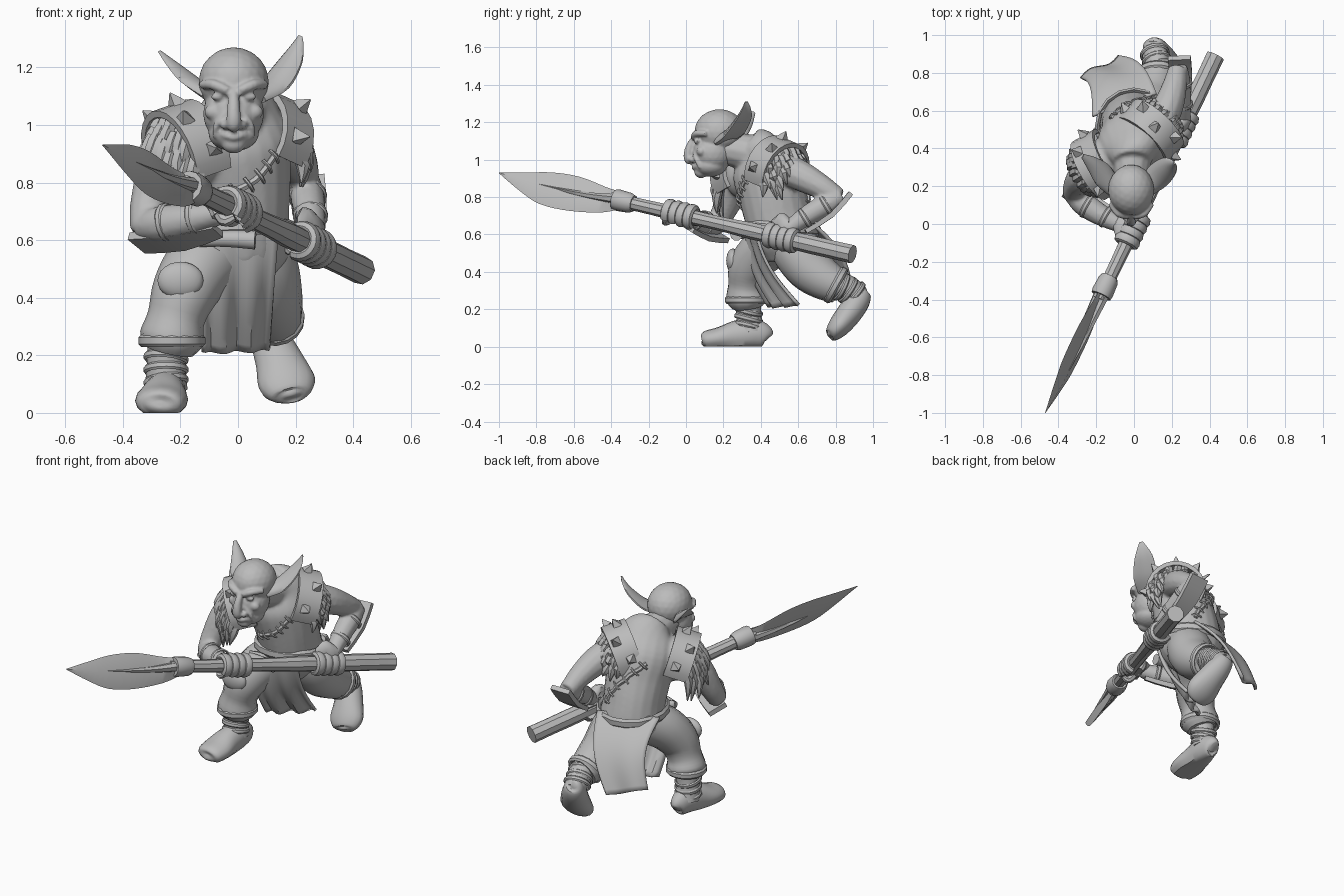
import bpy, bmesh, math, random
from mathutils import Vector as V, Matrix
from mathutils.bvhtree import BVHTree

if "Cube" in bpy.data.objects:
    bpy.data.objects.remove(bpy.data.objects["Cube"])

random.seed(4)
GREY = bpy.data.materials.new("miniature_grey")
GREY.diffuse_color = (0.5, 0.5, 0.5, 1)
GREY.use_nodes = True
GREY.node_tree.nodes["Principled BSDF"].inputs["Base Color"].default_value = GREY.diffuse_color


def finish(name, bm):
    bmesh.ops.recalc_face_normals(bm, faces=bm.faces)
    me = bpy.data.meshes.new(name)
    bm.to_mesh(me)
    bm.free()
    me.materials.append(GREY)
    ob = bpy.data.objects.new(name, me)
    bpy.context.collection.objects.link(ob)
    return ob


def spline(pts, n, closed):
    P = [V(tuple(p) if len(p) == 5 else (*p, p[3])) for p in pts]
    m, out = len(P), []
    for i in range(m if closed else m - 1):
        a, b, c, d = [P[k % m] if closed else P[min(max(k, 0), m - 1)] for k in range(i - 1, i + 3)]
        for j in range(n):
            t = j / n
            out.append((b * 2 + (c - a) * t + (a * 2 - b * 5 + c * 4 - d) * t ** 2
                        + (b * 3 - a - c * 3 + d) * t ** 3) * 0.5)
    return out if closed else out + [P[-1]]


def tube(name, pts, sides=12, up=(0, 0, 1), hub=None, cup=0, steps=4, closed=False, diamond=False, floor=-9):
    """Loft of elliptical (or boxed) sections; points are x, y, z, half width[, half depth]."""
    path, bm, rings = spline(pts, steps, closed), bmesh.new(), []
    n = len(path)
    box = sides == 4 and not diamond
    off, k = (math.pi / 4, 1.414) if box else (0, 1)
    for i, p in enumerate(path):
        c = V(p[:3])
        lo, hi = (i - 1, (i + 1) % n) if closed else (max(i - 1, 0), min(i + 1, n - 1))
        t = (V(path[hi][:3]) - V(path[lo][:3])).normalized()
        side = t.cross(c - V(hub) if hub else V(up)).normalized()
        top = side.cross(t)
        ring = []
        for j in range(sides):
            an = off + j * math.tau / sides
            ca, sa = math.cos(an) * k, math.sin(an) * k
            q = c + side * (max(p[3], .002) * ca + cup * p[4] * sa * sa) + top * max(p[4], .002) * sa
            q.z = max(q.z, floor)
            ring.append(bm.verts.new(q))
        rings.append(ring)
    for i in range(n if closed else n - 1):
        a, b = rings[i], rings[(i + 1) % n]
        for j in range(sides):
            bm.faces.new((a[j], a[(j + 1) % sides], b[(j + 1) % sides], b[j]))
    if not closed:
        bm.faces.new(rings[0])
        bm.faces.new(rings[-1])
    return finish(name, bm)


def ball(name, c, s):
    bm = bmesh.new()
    bmesh.ops.create_icosphere(bm, subdivisions=3, radius=1, matrix=Matrix.Translation(c) @ Matrix.Diagonal((*s, 1)))
    return finish(name, bm)


def arc(c, u, v, r, a0, a1, n, a, b):
    out = []
    for i in range(n):
        t = math.radians(a0 + (a1 - a0) * i / (n - 1))
        out.append((*(V(c) + (V(u) * math.cos(t) + V(v) * math.sin(t)) * r), a, b))
    return out


def ring(name, c, axis, r, w, t):
    ax = V(axis).normalized()
    u = ax.orthogonal().normalized()
    return tube(name, arc(c, u, ax.cross(u), r, 0, 360, 17, w, t)[:-1], 6, hub=c, closed=True, steps=1)


def fuse(name, obs, voxel):
    bm = bmesh.new()
    for o in obs:
        bm.from_mesh(o.data)
        bpy.data.objects.remove(o)
    ob = finish(name, bm)
    m = ob.modifiers.new("fuse", 'REMESH')
    m.mode, m.voxel_size, m.use_smooth_shade = 'VOXEL', voxel, True
    s = ob.modifiers.new("soften", 'SMOOTH')
    s.factor, s.iterations = 0.5, 2
    return ob


def panel(name, tl, tr, bl, br, bulge, folds):
    bm, n = bmesh.new(), 16
    nor = (V(tr) - V(tl)).cross(V(bl) - V(tl)).normalized()
    g = []
    for i in range(n + 1):
        v = i / n
        g.append([])
        for j in range(n + 1):
            u = j / n
            p = V(tl).lerp(V(tr), u).lerp(V(bl).lerp(V(br), u), v)
            p += V(bulge) * math.sin(math.pi * v) + nor * 0.018 * v * math.sin(u * math.tau * folds)
            g[-1].append(bm.verts.new(p))
    for i in range(n):
        for j in range(n):
            bm.faces.new((g[i][j], g[i][j + 1], g[i + 1][j + 1], g[i + 1][j]))
    ob = finish(name, bm)
    m = ob.modifiers.new("thickness", 'SOLIDIFY')
    m.thickness, m.offset = 0.016, 0
    return ob


# Body: hunched torso, neck and arms, twisted with the left shoulder forward
TW = (-.49, .87, 0)
torso = tube("torso", [(0, .54, .46, .12, .12), (0, .53, .55, .18, .175), (0, .5, .68, .175, .185), (0, .46, .82, .185, .18),
                       (-.01, .42, .95, .195, .17), (-.01, .38, 1.04, .16, .12), (-.01, .33, 1.08, .1, .1)], 20, TW)
bm = bmesh.new()
bm.from_mesh(torso.data)
SKIN = BVHTree.FromBMesh(bm)
bm.free()
neck = tube("neck", [(0, .42, 1.0, .11), (-.01, .32, 1.04, .1), (-.015, .2, 1.06, .085)])
L_HUB, R_HUB = V((-.155, .33, .91)), V((.065, .465, .95))
fuse("body", [torso, neck, ball("s", L_HUB, (.125, .125, .13)), ball("s", R_HUB, (.125, .13, .135)),
     tube("arm", [(-.17, .33, .96, .09), (-.26, .26, .85, .085), (-.31, .2, .72, .066), (-.32, .15, .635, .055)], up=(0, 1, 0)),
     tube("arm", [(-.33, .17, .645, .05), (-.27, .11, .655, .064), (-.18, .05, .67, .058), (-.06, -.01, .695, .042)]),
     tube("arm", [(.12, .51, .96, .09), (.18, .62, .91, .082), (.215, .73, .85, .066), (.23, .82, .795, .05)]),
     tube("arm", [(.235, .83, .81, .048), (.24, .75, .76, .06), (.25, .64, .695, .054), (.26, .54, .625, .04)])], .011)

# Head, long-nosed with heavy brow and jutting chin
X = -.015
parts = [ball("c", (X, .18, 1.15), (.122, .135, .12)), ball("c", (X, .145, 1.04), (.106, .11, .11)),
         ball("c", (X, .13, .97), (.088, .09, .062)), ball("c", (X, .08, .935), (.042, .036, .034)),
         tube("nose", [(X, .06, 1.13, .016), (X, .025, 1.08, .021), (X, .012, 1.03, .025), (X, .018, .998, .026), (X, .03, .982, .012)], up=(0, 1, 0)),
         tube("lip", [(X - .07, .085, .98, .008), (X, .04, .957, .012), (X + .07, .085, .98, .008)])]
for s in (-1, 1):
    parts += [ball("nostril", (X + s * .028, .035, 1.0), (.018, .02, .016)),
              ball("cheek", (X + s * .068, .082, 1.045), (.034, .026, .028)),
              tube("brow", [(X + s * .11, .11, 1.14, .015), (X + s * .07, .056, 1.14, .018), (X + s * .02, .04, 1.118, .016)]),
              tube("fold", [(X + s * .03, .045, 1.04, .009), (X + s * .06, .055, 1.0, .011), (X + s * .065, .075, .955, .008)], up=(0, 1, 0)),
              ball("eye", (X + s * .055, .06, 1.098), (.024, .018, .014))]
fuse("head", parts, .007)
# Pointed cupped ears
tube("right_ear", [(.06, .17, 1.1, .025, .04), (.115, .24, 1.15, .02, .07), (.17, .295, 1.225, .015, .058), (.2, .315, 1.275, .01, .032), (.215, .32, 1.31, .004, .01)], 14, (-.6, .7, .1), cup=-.35)
tube("left_ear", [(-.09, .17, 1.1, .025, .04), (-.145, .25, 1.145, .02, .065), (-.205, .31, 1.195, .015, .045), (-.27, .36, 1.255, .004, .012)], 14, (.6, .6, -.4), cup=.35)

# Shoulder guards with pyramid spikes and shaggy fur under them
for side, hub, D, F, drop in (("left", L_HUB, V((-.85, -.48, -.3)), V((.5, -.87, 0)), .13),
                              ("right", R_HUB, V((.65, .7, -.3)), V((.73, -.68, 0)), .07)):
    D.normalize()
    F.normalize()
    U = D.cross(F).normalized()
    U = -U if U.z < 0 else U
    c = hub + D * .03
    tube(side + "_shoulder_guard", arc(c, F, U, .165, -25, 195, 15, .07, .012), 4, hub=c, steps=1)
    for i, an in enumerate((5, 50, 90, 130, 170)):
        t = math.radians(an)
        r = F * math.cos(t) + U * math.sin(t)
        p = c + r * .172 + D * (.03 if i % 2 else -.015)
        q = p + r * .048 + D * .015
        tube(f"{side}_spike_{i}", [(*p, .026), (*q, .001)], 4, up=D, steps=1)
    for k in range(3):
        for i in range(10):
            t = math.radians(-10 + 20 * i + random.uniform(-6, 6))
            r = F * math.cos(t) + U * math.sin(t)
            p = c + D * (.035 + .03 * k) + r * (.145 - .024 * k)
            q = p + D * .025 + r * .008 + V((0, 0, -drop * .45))
            e = p + D * .03 + V((random.uniform(-.02, .02), random.uniform(-.02, .02), -drop - random.uniform(0, .05)))
            tube(f"{side}_fur_{k}_{i}", [(*p, .02), (*q, .025), (*e, .003)], 6, up=F, steps=2)

# Spear: tip and butt give the line, S gives a point on it by y
TIP, BUTT = V((-.47, -1, .93)), V((.43, .89, .495))
AX = (BUTT - TIP).normalized()


def S(y, a, b=None, dz=0):
    p = TIP.lerp(BUTT, (y + 1) / 1.89)
    return (p.x, p.y, p.z + dz, a, b or a)


tube("spear_shaft", [S(-.4 + .1075 * i, .035 + .0012 * i + random.uniform(-.003, .003)) for i in range(13)], 9, steps=2)
tube("spear_collar", [S(-.38, .055), S(-.36, .058), S(-.3, .054), S(-.28, .045)], 12, steps=1)
tube("spear_blade", [S(-.35, .026, .05), S(-.45, .026, .075, -.018), S(-.6, .026, .1, -.02), S(-.75, .024, .094, -.025),
                     S(-.87, .016, .055, -.016), S(-1, .002)], 4, (-.45, 0, 1), diamond=True)
tube("blade_rib", [S(-.36, .045, .032), S(-.5, .038, .022, -.015), S(-.65, .03, .014, -.02), S(-.82, .015, .005, -.016)], 8, (-.45, 0, 1))

# Fists wrapped round the shaft
for side, y, w, wrist in (("left", -.03, V((-1, .3, .1)), V((-.08, 0, .69))), ("right", .51, V((0, .35, 1)), V((.26, .56, .64)))):
    c = V(S(y, 0.01)[:3])
    w = (w - AX * w.dot(AX)).normalized()
    v = AX.cross(w)
    for i in range(4):
        o = c + AX * (.044 * i - .066)
        tube(f"{side}_finger_{i}", arc(o, w, v, .05, -50, 220 + 12 * i, 9, .028, .022), 8, hub=o, steps=2)
    tube(side + "_hand", [(*wrist, .045), (*(c + w * .055), .085, .04), (*(c + w * .045 - v * .02), .075, .033)], 12, up=v)
    tube(side + "_thumb", [(*(c + w * .05 - AX * .05), .024), (*(c - v * .055 - AX * .075), .022), (*(c - w * .035 - v * .04 - AX * .07), .014)], 8, up=AX)

# Forearm guards and their straps
tube("left_forearm_guard", [(-.35, .19, .59, .055, .014), (-.21, .09, .6, .055, .014), (-.07, .015, .635, .035, .012)], 4, (0, .5, .8), steps=2)
tube("right_forearm_guard", [(.24, .88, .82, .06, .014), (.248, .78, .705, .06, .014), (.258, .64, .615, .04, .012)], 4, (0, -.6, .8), steps=2)
for i in range(2):
    t = .25 + .4 * i
    ring(f"left_arm_strap_{i}", V((-.31, .13, .65)).lerp(V((-.06, -.01, .695)), t), (.25, -.14, .045), .062 - .006 * i, .014, .007)
    ring(f"right_arm_strap_{i}", V((.236, .82, .795)).lerp(V((.26, .54, .625)), t), (0, -.28, -.17), .061 - .006 * i, .014, .007)

# Baggy trousers with cuffs
tube("left_trouser", [(-.05, .51, .57, .125), (-.13, .41, .51, .125), (-.185, .34, .42, .115), (-.215, .325, .33, .1), (-.23, .325, .26, .112), (-.24, .33, .215, .085)], 14, (0, 1, 0))
ring("left_cuff", (-.23, .325, .25), (0, 0, 1), .106, .022, .012)
tube("right_trouser", [(.05, .56, .57, .13), (.075, .6, .5, .135), (.095, .66, .42, .128), (.115, .74, .36, .112), (.13, .82, .32, .092)], 14, (0, 1, .5))
ring("right_cuff", (.125, .8, .33), (0, .8, -.45), .096, .022, .012)
ball("knee_patch", (-.2, .25, .46), (.08, .035, .065))

# Shins and soft shoes: front foot flat, rear foot pushing off its toes
tube("left_shin", [(-.24, .33, .28, .075), (-.25, .335, .18, .066), (-.25, .345, .08, .075)], 12, (0, 1, 0))
tube("left_shoe", [(-.24, .44, .045, .02, .03), (-.24, .425, .055, .045, .06), (-.245, .36, .07, .065, .08), (-.255, .27, .06, .076, .08), (-.265, .18, .045, .092, .06),
                   (-.27, .11, .035, .08, .05), (-.272, .09, .03, .05, .03), (-.272, .085, .03, .01, .008)], 16, floor=0)
tube("right_shin", [(.13, .79, .34, .075), (.12, .87, .31, .068), (.11, .925, .26, .062)], 12, (1, 0, 0))
tube("right_shoe", [(.093, .965, .305, .015, .015), (.095, .95, .295, .048, .045), (.115, .92, .245, .07, .064), (.145, .87, .175, .085, .067), (.17, .815, .105, .1, .058),
                    (.185, .78, .066, .075, .04), (.188, .77, .058, .035, .022), (.189, .768, .055, .008, .006)], 16, (0, .8, -.6))
for i in range(3):
    ring(f"left_shoe_strap_{i}", (-.25, .335, .11 + .04 * i), (.1 * (i - 1), .25, 1), .072, .014, .007)
    ring(f"right_shoe_strap_{i}", (.13 - .01 * i, .83 + .035 * i, .32 - .018 * i), (-.2, .8, -.4 - .15 * i), .073, .014, .007)

# Belt, loincloths, horn on the belt
ring("belt", (0, .515, .635), (0, .08, 1), .195, .03, .014)
panel("front_cloth", (-.14, .31, .63), (.14, .37, .63), (-.12, .44, .21), (.11, .6, .22), (0, -.04, 0), 2.5)
panel("back_cloth", (-.22, .57, .65), (.12, .69, .65), (-.28, .77, .3), (-.08, .89, .26), (.02, .05, .02), 1)
tube("belt_horn", [(-.13, .3, .6, .025), (-.04, .28, .605, .03), (.06, .27, .6, .034)], 10)

# Leather seams on chest and back, laced with stitches
for side, line in (("back", ((-.14, .58, .96), (-.01, .68, .85), (.13, .72, .72))), ("chest", ((.15, .3, .9), (.07, .26, .8), (-.08, .27, .74)))):
    hits = [SKIN.find_nearest(V(p[:3]))[:2] for p in spline([(*q, 0) for q in line], 6, False)]
    tube(side + "_seam", [(*h, .013, .013) for h, n in hits], 6, steps=1)
    for i, (h, n) in enumerate(hits[1:-1:2]):
        d = n.cross(hits[-1][0] - hits[0][0]).normalized() * .03
        tube(f"{side}_stitch_{i}", [(*(h - d), .006), (*(h + n * .013), .007), (*(h + d), .006)], 6, up=n, steps=2)

for o in bpy.context.collection.objects:
    o.select_set(True)
    bpy.context.view_layer.objects.active = o
bpy.ops.object.shade_smooth_by_angle(angle=math.radians(38))
